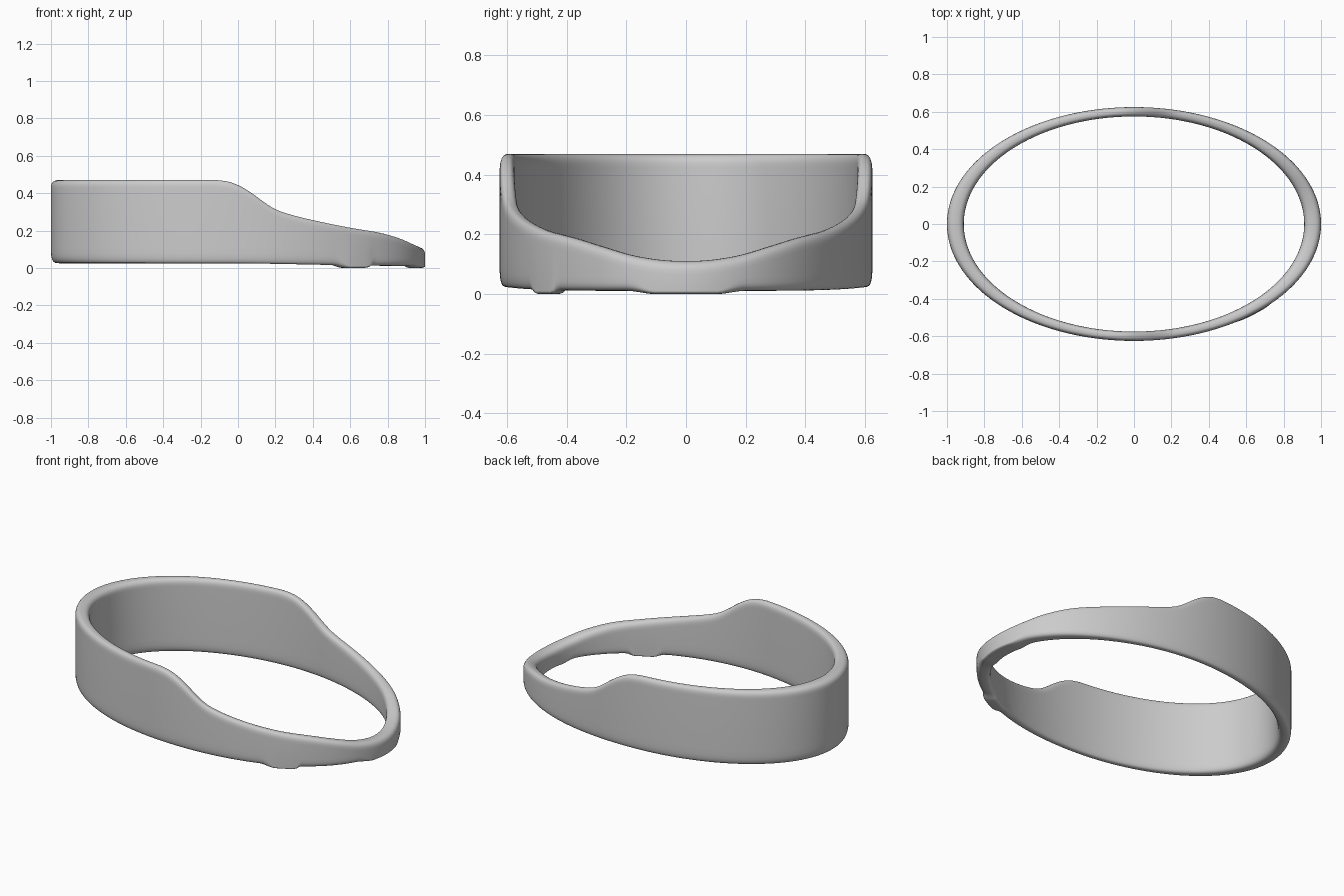
import bpy, bmesh
from math import cos, sin, pi, copysign

if "Cube" in bpy.data.objects:
    bpy.data.objects.remove(bpy.data.objects["Cube"])

SEGMENTS, CORNER = 256, 8

# Height of the upper rim along x, high at the back and sloping to the tip
RIM = [(-1.1, .47), (-.4, .47), (-.13, .47), (-.06, .463), (0, .443), (.07, .402),
       (.14, .35), (.2, .313), (.27, .288), (.4, .255), (.6, .214),
       (.75, .188), (.85, .158), (.93, .122), (.965, .108), (1.0, .105)]


def smooth(a, b, x):
    k = min(1, max(0, (x - a) / (b - a)))
    return k * k * (3 - 2 * k)


def curve(points, x):
    """Cubic Hermite interpolation with limited slopes."""
    d = [(q[1] - p[1]) / (q[0] - p[0]) for p, q in zip(points, points[1:])]
    m = [d[0]] + [0 if a * b <= 0 else 2 * a * b / (a + b) for a, b in zip(d, d[1:])] + [d[-1]]
    for i, (p, q) in enumerate(zip(points, points[1:])):
        if x <= q[0]:
            h = q[0] - p[0]
            k = (x - p[0]) / h
            return (p[1] * (1 + 2 * k) * (1 - k) ** 2 + m[i] * h * k * (1 - k) ** 2
                    + q[1] * k * k * (3 - 2 * k) + m[i + 1] * h * k * k * (k - 1))
    return points[-1][1]


def section(t):
    """Rounded wall section at angle t around the oval."""
    x, y = .955 * cos(t), .6 * sin(t)
    top = curve(RIM, x)
    # Two small feet: under the tip and on the front side
    tip = (1 - smooth(.1, .2, abs(y))) * smooth(.5, .7, x)
    side = smooth(.5, .57, x) * (1 - smooth(.665, .70, x)) if y < 0 else 0
    foot = max(tip, side)
    bottom = (.025 - .014 * smooth(-.1, .9, x)) * (1 - foot)
    ct = .045
    cb = .085 - .04 * smooth(.2, .9, x)
    cb += (.012 - cb) * foot
    pts = []
    for v, corner, base, u0, e in ((1, ct, top, 0, .75), (-1, cb, bottom, pi, .6)):
        for k in range(CORNER * 2 + 1):
            a = u0 + pi * k / (CORNER * 2)
            c, s = cos(a), abs(sin(a))
            u = copysign(abs(c) ** e, c) if abs(c) > 1e-6 else 0
            if v < 0 and u > 0:
                u += .12 * side * u
            z = base + v * corner * (s ** e - 1 if s > 1e-6 else -1)
            pts.append(((.955 + .045 * u) * cos(t), (.6 + .025 * u) * sin(t), z))
    return pts


# Sweep the section around the oval
bm = bmesh.new()
rings = [[bm.verts.new(p) for p in section(2 * pi * i / SEGMENTS)] for i in range(SEGMENTS)]
for i, ring in enumerate(rings):
    nxt = rings[(i + 1) % SEGMENTS]
    n = len(ring)
    for j in range(n):
        k = (j + 1) % n
        bm.faces.new((ring[j], nxt[j], nxt[k], ring[k]))
bmesh.ops.recalc_face_normals(bm, faces=bm.faces)
mesh = bpy.data.meshes.new("oval_band")
bm.to_mesh(mesh)
bm.free()
band = bpy.data.objects.new("oval_band", mesh)
bpy.context.collection.objects.link(band)
bpy.context.view_layer.objects.active = band
band.select_set(True)
bpy.ops.object.shade_smooth_by_angle(angle=pi / 4)
